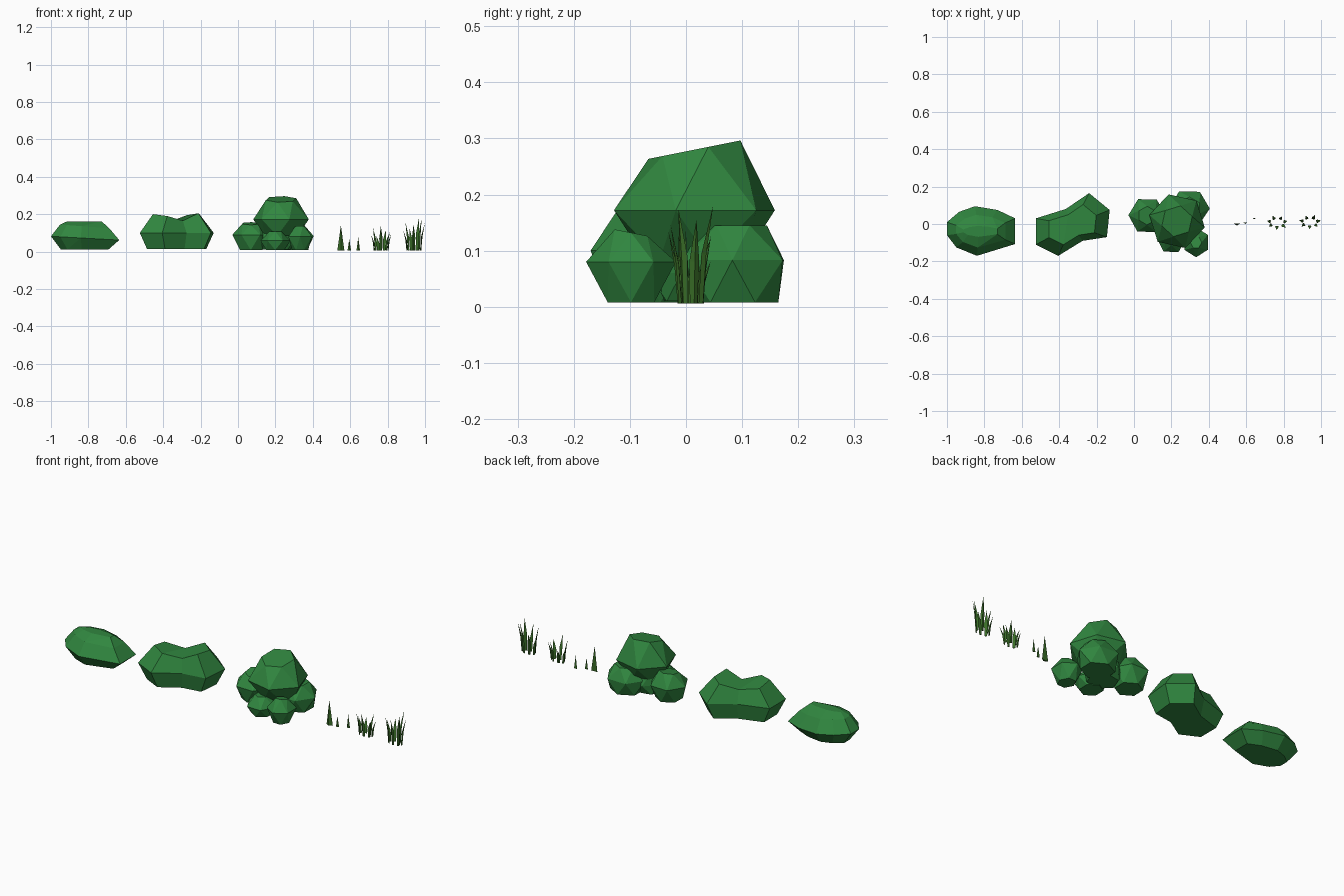
import bpy, bmesh, math, random
from mathutils import Vector

if "Cube" in bpy.data.objects:
    bpy.data.objects.remove(bpy.data.objects["Cube"])

random.seed(4)


def material(name, rgb):
    m = bpy.data.materials.new(name)
    m.diffuse_color = (*rgb, 1)
    m.use_nodes = True
    m.node_tree.nodes["Principled BSDF"].inputs["Base Color"].default_value = m.diffuse_color
    return m


LEAF = material("leaf_green", (0.03, 0.24, 0.05))
GRASS = material("grass_green", (0.04, 0.15, 0.02))


def finish(name, bm, mat):
    bmesh.ops.recalc_face_normals(bm, faces=bm.faces)
    me = bpy.data.meshes.new(name)
    bm.to_mesh(me)
    bm.free()
    me.materials.append(mat)
    ob = bpy.data.objects.new(name, me)
    bpy.context.collection.objects.link(ob)
    return ob


def hull(name, points):
    bm = bmesh.new()
    for p in points:
        bm.verts.new(p)
    res = bmesh.ops.convex_hull(bm, input=bm.verts)
    loose = [v for v in bm.verts if not v.link_faces]
    bmesh.ops.delete(bm, geom=loose, context='VERTS')
    bmesh.ops.dissolve_limit(bm, angle_limit=math.radians(4), verts=bm.verts, edges=bm.edges)
    return finish(name, bm, LEAF)


# Long rounded bush: outline repeated at several heights
outline = [(-1, .01), (-.935, .065), (-.85, .095), (-.73, .075), (-.635, .03),
           (-.635, -.107), (-.84, -.17), (-.95, -.125), (-1, -.06)]
cx, cy = -.825, -.04
pts = []
for z, sx, sy in [(.012, .7, .65), (.072, 1, 1), (.135, .72, .66), (.162, .5, .22)]:
    for x, y in outline:
        tilt = -.055 * (x - cx) if .02 < z < .15 else 0
        pts.append((cx + (x - cx) * sx, cy + (y - cy) * sy, z + tilt))
hull("rounded_bush", pts)

# Waisted bush: stacked rings with a dip in the middle
outline = [(-.525, .03), (-.365, .08), (-.24, .165), (-.13, .075),
           (-.145, -.07), (-.275, -.09), (-.405, -.17), (-.525, -.11)]
top_z = [.185, .165, .195, .195, .205, .165, .19, .2]
cx, cy = -.33, -.005
bm = bmesh.new()
rings = []
for zs, s in [([.013] * 8, .8), ([.1] * 8, 1), (top_z, .64)]:
    rings.append([bm.verts.new((cx + (x - cx) * s, cy + (y - cy) * s, z))
                  for (x, y), z in zip(outline, zs)])
for a, b in zip(rings, rings[1:]):
    for i in range(8):
        j = (i + 1) % 8
        bm.faces.new((a[i], a[j], b[j], b[i]))
bm.faces.new(rings[0][::-1])
t = rings[2]
for ids in [(0, 1, 6, 7), (1, 2, 5, 6), (2, 3, 4, 5)]:
    bm.faces.new([t[i] for i in ids])
finish("waisted_bush", bm, LEAF)


# Clump bush: one big faceted lump resting on smaller ones
def lump(name, x, y, rx, ry, levels, spin, tilt=0, n=6):
    pts = []
    for k, (z, s) in enumerate(levels):
        for i in range(n):
            a = spin + (i + .5 * k) * math.tau / n
            dx, dy = rx * s * math.cos(a), ry * s * math.sin(a)
            pts.append((x + dx, y + dy, z + (tilt * dy if k == len(levels) - 1 else 0)))
    hull(name, pts)


lump("clump_crown", .23, .015, .152, .15, [(.085, .6), (.172, 1), (.28, .56)], .3, .2)
lump("clump_left", .07, .045, .1, .1, [(.008, .68), (.09, 1), (.15, .5)], .5, .15)
lump("clump_back_right", .295, .085, .11, .102, [(.008, .78), (.083, 1), (.145, .58)], .5)
lump("clump_front_right", .332, -.098, .072, .08, [(.008, .6), (.08, 1), (.132, .42)], 0, -.2)
lump("clump_front", .2, -.075, .08, .085, [(.008, .7), (.058, 1), (.108, .45)], .5)
lump("clump_heart", .21, .02, .1, .09, [(.01, .8), (.06, 1), (.13, .8)], .2)


# Grass blades: folded tapering strips leaning along a direction
def blade(bm, x, y, ang, h, lean, w, fold=.3):
    out = Vector((math.cos(ang), math.sin(ang), 0))
    side = Vector((-out.y, out.x, 0))
    root = Vector((x, y, .006))
    rows = []
    for t, k in [(0, .75), (.5, 1)]:
        c = root + out * lean * t * t + Vector((0, 0, h * t))
        rows.append([bm.verts.new(c + side * w * k * s + out * w * fold * f)
                     for s, f in [(-.5, 0), (0, 1), (.5, 0)]])
    tip = bm.verts.new(root + out * lean + Vector((0, 0, h)))
    a, b = rows
    for i in range(3):
        j = (i + 1) % 3
        bm.faces.new((a[i], a[j], b[j], b[i]))
        bm.faces.new((b[i], b[j], tip))
    bm.faces.new(a[::-1])


# Sparse sprouts: upright spikes
bm = bmesh.new()
for x, y, h, w in [(.55, 0, .135, .034), (.595, .005, .06, .017), (.643, .03, .07, .017)]:
    a = [bm.verts.new((x + s * w * .55, y + f * w, .006)) for s, f in [(-1, .1), (0, -.25), (1, .1)]]
    tip = bm.verts.new((x, y, .006 + h))
    for i in range(3):
        bm.faces.new((a[i], a[(i + 1) % 3], tip))
    bm.faces.new(a[::-1])
finish("grass_sprouts", bm, GRASS)

# Two fuller tufts: blades arranged in a star
for name, cx, cy, hs in [("grass_tuft_small", .765, .008, [.09, .11, .075, .085, .12, .13, .1]),
                         ("grass_tuft_tall", .94, .01, [.15, .175, .12, .11, .15, .14, .17])]:
    bm = bmesh.new()
    for i, h in enumerate(hs):
        a = i * math.tau / 7 + .2
        r = .032
        blade(bm, cx + r * 1.1 * math.cos(a), cy + r * .55 * math.sin(a), a, h,
              random.uniform(.018, .028), .018)
    finish(name, bm, GRASS)
